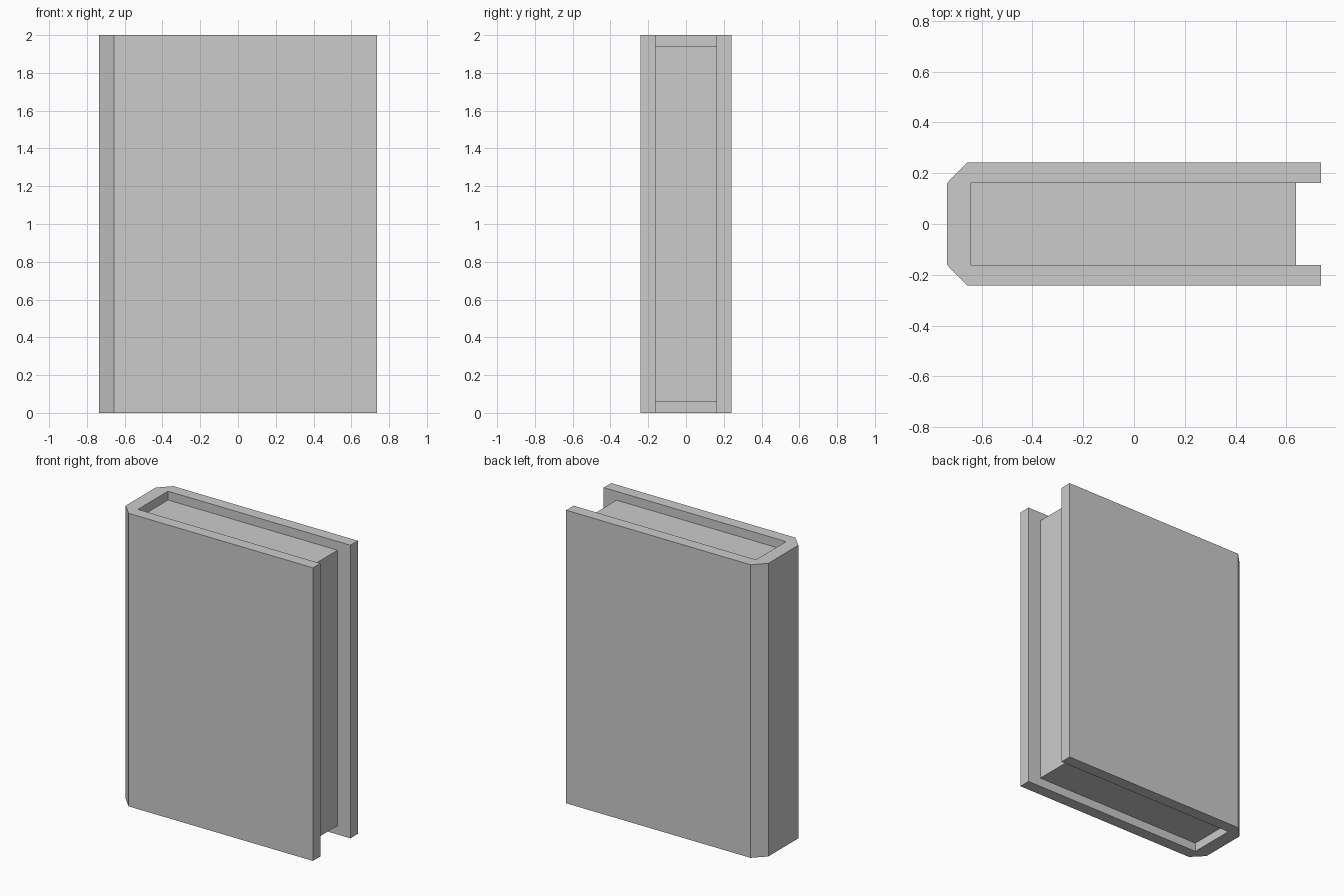
import bpy, bmesh

if "Cube" in bpy.data.objects:
    bpy.data.objects.remove(bpy.data.objects["Cube"])


def extrude_profile(name, points, z0, z1):
    """Solid prism from an XY outline (counter-clockwise)."""
    bm = bmesh.new()
    face = bm.faces.new([bm.verts.new((x, y, z0)) for x, y in points])
    geo = bmesh.ops.extrude_face_region(bm, geom=[face])["geom"]
    verts = [g for g in geo if isinstance(g, bmesh.types.BMVert)]
    bmesh.ops.translate(bm, verts=verts, vec=(0, 0, z1 - z0))
    bmesh.ops.recalc_face_normals(bm, faces=bm.faces)
    mesh = bpy.data.meshes.new(name)
    bm.to_mesh(mesh)
    bm.free()
    obj = bpy.data.objects.new(name, mesh)
    bpy.context.collection.objects.link(obj)
    return obj


X, Y = 0.735, 0.242            # half width and half thickness of the book
INNER_Y, SPINE_X = 0.162, -0.642
BEVEL_X = -0.657

# Cover: U-shaped outline with a chamfered spine, mirrored across y = 0
half = [(SPINE_X, INNER_Y), (X, INNER_Y), (X, Y), (BEVEL_X, Y), (-X, INNER_Y)]
outline = half + [(x, -y) for x, y in reversed(half)]
extrude_profile("cover", outline, 0, 2)

# Page block, recessed at top, bottom and fore edge
pages = [(SPINE_X, -INNER_Y), (0.638, -INNER_Y), (0.638, INNER_Y), (SPINE_X, INNER_Y)]
extrude_profile("pages", pages, 0.06, 1.94)
